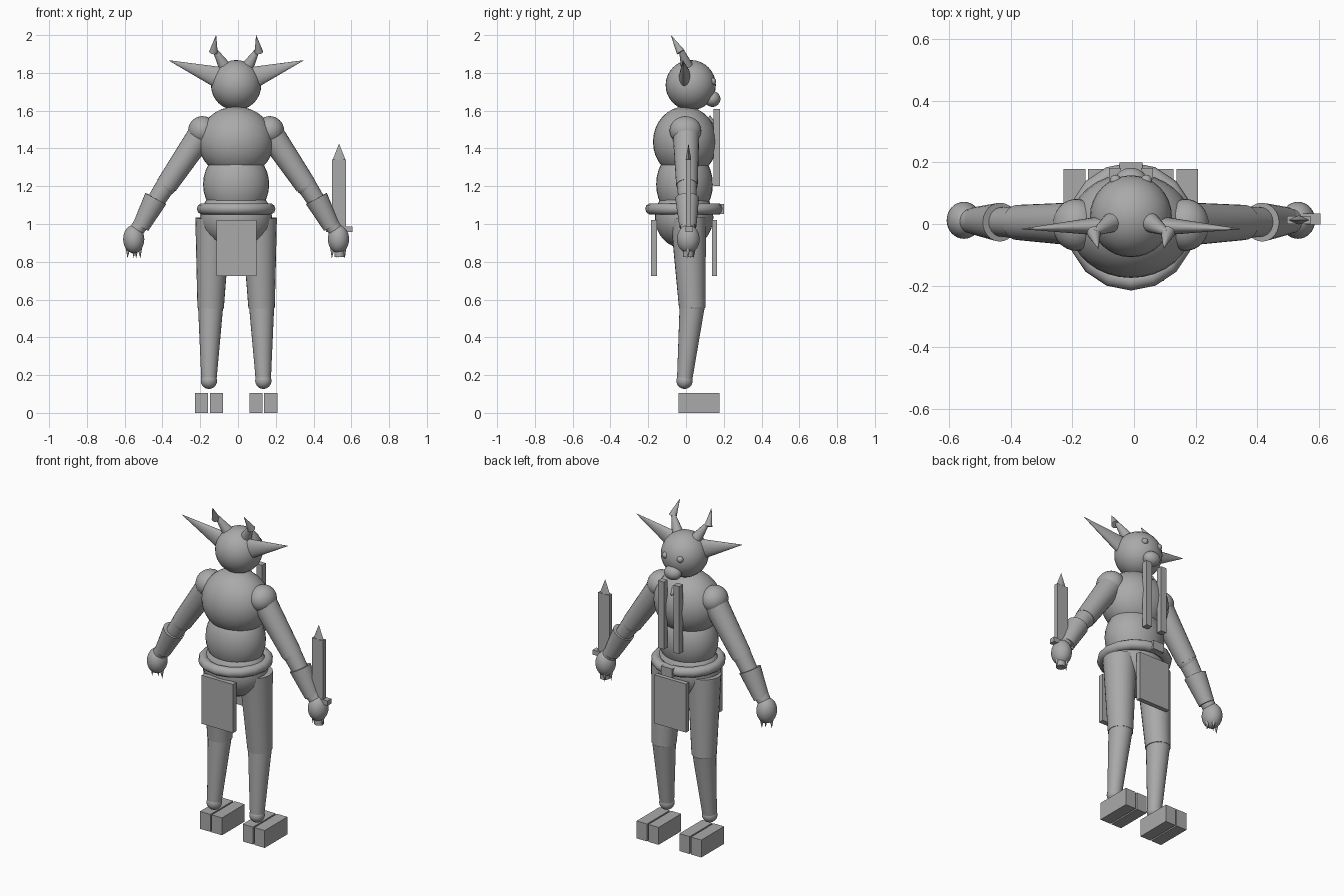
import bpy, math
from mathutils import Vector, Matrix

CX = -0.01  # body centre line

grey = bpy.data.materials.new("grey")
grey.diffuse_color = (0.4, 0.4, 0.4, 1)


def finish(name, smooth=True, angle=60):
    o = bpy.context.object
    o.name = name
    o.data.materials.append(grey)
    if smooth:
        bpy.ops.object.shade_smooth_by_angle(angle=math.radians(angle))
    return o


def ball(name, c, r, seg=32, rings=16):
    bpy.ops.mesh.primitive_uv_sphere_add(segments=seg, ring_count=rings, radius=1, location=c)
    bpy.context.object.scale = r
    bpy.ops.object.transform_apply(location=False, rotation=False, scale=True)
    return finish(name)


def cone(name, a, b, r1, r2, seg=24, flat=1.0):
    """Tapered limb from a to b; flat squeezes it along y."""
    a, b = Vector(a), Vector(b)
    d = b - a
    bpy.ops.mesh.primitive_cone_add(vertices=seg, radius1=r1, radius2=r2, depth=d.length)
    o = bpy.context.object
    rot = d.to_track_quat('Z', 'Y').to_matrix().to_4x4()
    o.data.transform(Matrix.Translation((a + b) / 2)
                     @ Matrix.Diagonal((1, flat, 1, 1)) @ rot)
    return finish(name)


def box(name, lo, hi):
    lo, hi = Vector(lo), Vector(hi)
    bpy.ops.mesh.primitive_cube_add(size=1, location=(lo + hi) / 2)
    bpy.context.object.scale = hi - lo
    bpy.ops.object.transform_apply(location=False, rotation=False, scale=True)
    return finish(name, False)


# Torso
ball("chest", (CX, -0.005, 1.435), (0.2, 0.17, 0.187))
ball("belly", (CX, -0.008, 1.21), (0.175, 0.15, 0.19))
ball("pelvis", (CX, -0.01, 1.035), (0.19, 0.155, 0.165))
bpy.ops.mesh.primitive_torus_add(major_segments=16, minor_segments=10, major_radius=0.178,
                                 minor_radius=0.03, location=(CX, -0.008, 1.08))
finish("belt")
box("belt_buckle", (-0.047, 0.165, 1.052), (0.028, 0.2, 1.106))

# Loincloth panels
box("loincloth_rear", (-0.115, -0.185, 0.725), (0.097, -0.153, 1.02))
box("loincloth_front", (-0.115, 0.137, 0.725), (0.097, 0.165, 1.02))

# Head
ball("head", (CX, 0.025, 1.735), (0.133, 0.133, 0.133))
ball("snout", (CX, 0.14, 1.662), (0.052, 0.042, 0.042))
cone("chin_tuft", (CX, 0.115, 1.56), (CX, 0.155, 1.53), 0.02, 0.006, 12)

for side, s in (("left", -1), ("right", 1)):
    def X(v):
        return CX + s * v

    # Face and horns
    ball(side + "_eye", (X(0.05), 0.141, 1.755), (0.019,) * 3, 16, 8)
    box(side + "_beard_strand", (X(0.052) - 0.019, 0.145, 1.2), (X(0.052) + 0.019, 0.181, 1.61))
    cone(side + "_ear", (X(0.105), -0.003, 1.78), (X(0.356), -0.02, 1.866), 0.055, 0.001, 24, 0.55)
    cone(side + "_horn_stem", (X(0.062), 0.005, 1.835), (X(0.118), -0.028, 1.93), 0.033, 0.01, 16)
    cone(side + "_horn_tip", (X(0.12), -0.028, 1.91), (X(0.106), -0.08, 2.0), 0.023, 0.0005, 16)

    # Arm
    ball(side + "_shoulder", (X(0.178), -0.003, 1.495), (0.076, 0.084, 0.076))
    cone(side + "_upper_arm", (X(0.185), 0, 1.475), (X(0.368), 0.005, 1.205), 0.07, 0.057)
    ball(side + "_elbow", (X(0.368), 0.005, 1.205), (0.054,) * 3)
    cone(side + "_forearm", (X(0.365), 0.005, 1.215), (X(0.53), 0.01, 0.96), 0.053, 0.038)
    cone(side + "_cuff", (X(0.425), 0.006, 1.135), (X(0.505), 0.01, 0.985), 0.063, 0.045)
    ball(side + "_hand", (X(0.542), 0.012, 0.92), (0.056, 0.06, 0.075))
    for k, (dx, dy) in enumerate(((-0.032, 0.0), (0.0, 0.012), (0.03, 0.0), (-0.012, 0.03))):
        cone(f"{side}_claw_{k}", (X(0.542 + dx), 0.01 + dy, 0.872),
             (X(0.542 + dx * 1.1), 0.01 + dy, 0.82), 0.012, 0.0005, 10)

    # Leg
    cone(side + "_thigh", (X(0.122), 0.012, 1.03), (X(0.135), 0.033, 0.555), 0.094, 0.07)
    ball(side + "_knee", (X(0.135), 0.033, 0.565), (0.069, 0.069, 0.04))
    cone(side + "_shin", (X(0.135), 0.033, 0.57), (X(0.144), -0.008, 0.17), 0.067, 0.04)
    ball(side + "_ankle", (X(0.144), -0.008, 0.17), (0.043,) * 3)
    for toe, lo, hi in (("inner", 0.07, 0.139), ("outer", 0.148, 0.218)):
        a, b = sorted((X(lo), X(hi)))
        box(f"{side}_{toe}_toe", (a, -0.04, 0), (b, 0.178, 0.106))

# Sword in the hand
box("sword_blade", (0.497, 0.0, 0.96), (0.573, 0.026, 1.342))
cone("sword_point", (0.535, 0.013, 1.342), (0.535, 0.013, 1.425), 0.033, 0.0005, 4, 0.45)
box("sword_guard", (0.465, -0.002, 0.957), (0.605, 0.034, 0.986))
cone("sword_grip", (0.537, 0.012, 0.825), (0.537, 0.012, 0.97), 0.027, 0.027, 16)
